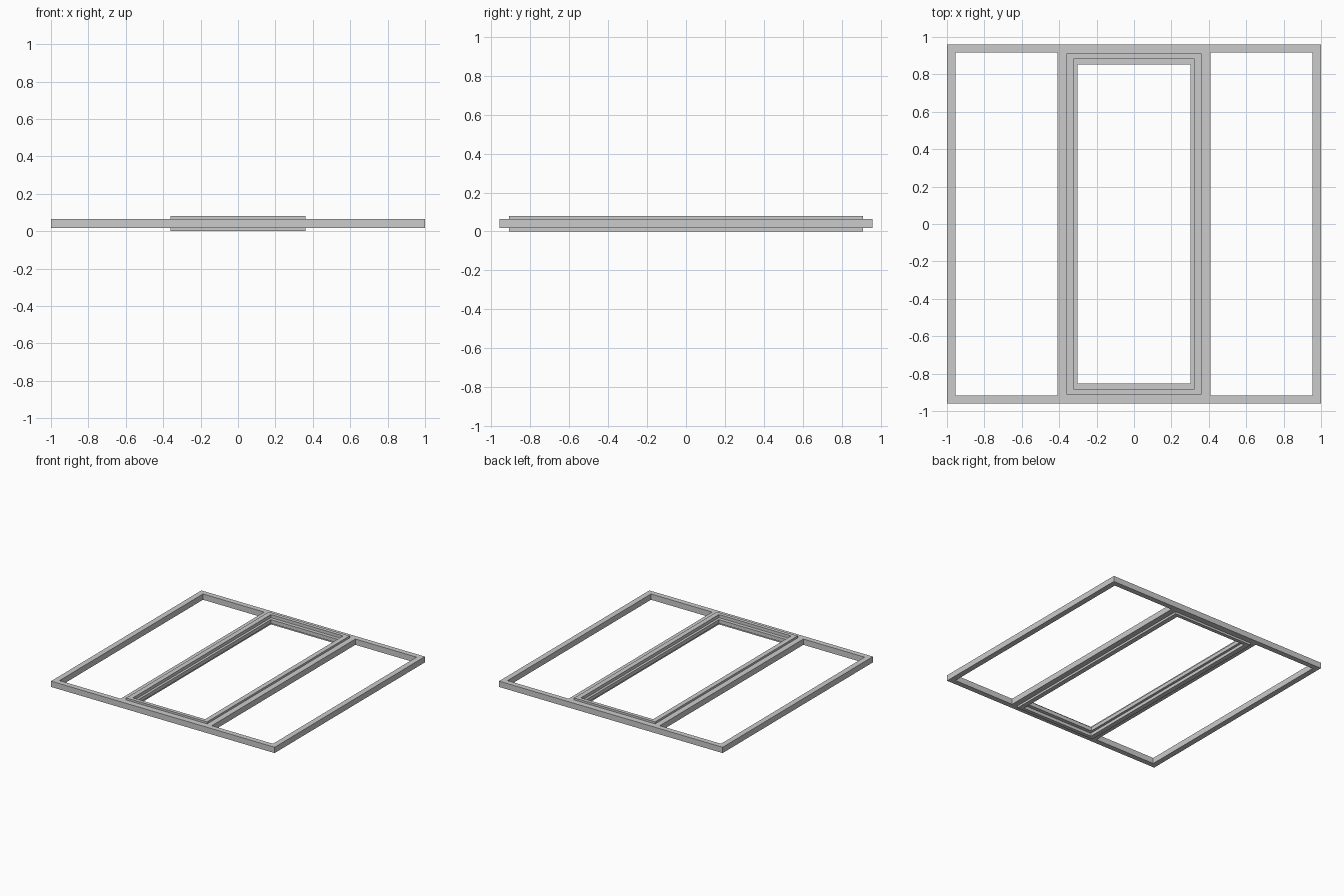
import bpy, bmesh

if "Cube" in bpy.data.objects:
    bpy.data.objects.remove(bpy.data.objects["Cube"])


def slab(name, half_x, half_y, holes, z0, z1):
    """Flat plate with rectangular holes (x0, x1, half height), as one clean solid."""
    xs = sorted({-half_x, half_x} | {v for h in holes for v in h[:2]})
    ys = sorted({-half_y, half_y} | {s * h[2] for h in holes for s in (-1, 1)})
    bm = bmesh.new()
    for xa, xb in zip(xs, xs[1:]):
        for ya, yb in zip(ys, ys[1:]):
            cx, cy = (xa + xb) / 2, (ya + yb) / 2
            if any(h[0] < cx < h[1] and abs(cy) < h[2] for h in holes):
                continue
            bm.faces.new([bm.verts.new((x, y, z0)) for x, y in
                          ((xa, ya), (xb, ya), (xb, yb), (xa, yb))])
    bmesh.ops.remove_doubles(bm, verts=bm.verts[:], dist=1e-5)
    ext = bmesh.ops.extrude_face_region(bm, geom=bm.faces[:], use_keep_orig=True)
    top = [g for g in ext["geom"] if isinstance(g, bmesh.types.BMVert)]
    bmesh.ops.translate(bm, verts=top, vec=(0, 0, z1 - z0))
    bmesh.ops.recalc_face_normals(bm, faces=bm.faces[:])
    mesh = bpy.data.meshes.new(name)
    bm.to_mesh(mesh)
    bm.free()
    obj = bpy.data.objects.new(name, mesh)
    bpy.context.collection.objects.link(obj)
    return obj


# outer frame with two mullions: side openings and the centre opening
slab("outer_frame", 1.0, 0.96,
     [(-0.955, -0.408, 0.917), (-0.362, 0.362, 0.911), (0.408, 0.955, 0.917)],
     0.017, 0.064)

# raised surround lining the centre opening
slab("centre_surround", 0.362, 0.911, [(-0.323, 0.323, 0.882)], 0.0, 0.08)

# thin recessed sash inside the surround
slab("centre_sash", 0.323, 0.882, [(-0.303, 0.303, 0.853)], 0.025, 0.055)
